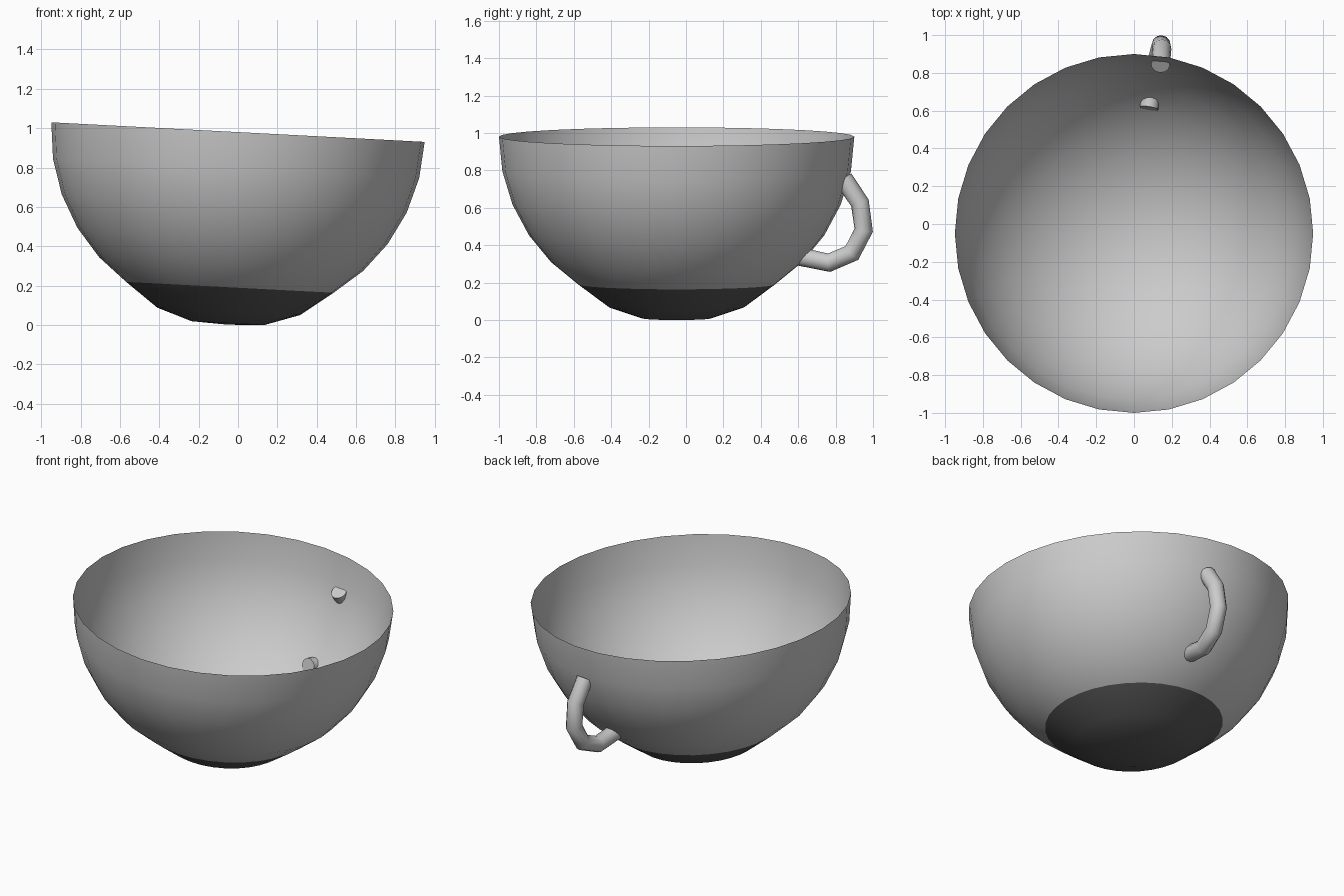
import bpy, bmesh, math
from mathutils import Matrix

if "Cube" in bpy.data.objects:
    bpy.data.objects.remove(bpy.data.objects["Cube"])

R = 0.95
TILT = Matrix.Translation((0, -0.05, 0.98)) @ Matrix.Rotation(math.radians(3), 4, 'Y')


def sphere_part(name, top):
    """Lower part of a 32 x 16 sphere, open above the local height 'top'."""
    bm = bmesh.new()
    bmesh.ops.create_uvsphere(bm, u_segments=32, v_segments=16, radius=R)
    bmesh.ops.delete(bm, geom=[v for v in bm.verts if v.co.z > top + 0.001], context='VERTS')
    mesh = bpy.data.meshes.new(name)
    for f in bm.faces:
        f.smooth = True
    bm.to_mesh(mesh)
    bm.free()
    ob = bpy.data.objects.new(name, mesh)
    bpy.context.collection.objects.link(ob)
    return ob


# Thin hemispherical bowl, slightly tilted
bowl = sphere_part("bowl", 0.0)
bowl.data.transform(TILT)

# Dark, flattened foot cap below the bowl
edge = -R * math.cos(math.radians(33.75))
foot = sphere_part("foot", edge)
for v in foot.data.vertices:
    if v.co.z < edge - 0.01:
        r = math.hypot(v.co.x, v.co.y)
        v.co.z = -0.98 if r < 0.05 else (-0.972 if r < 0.25 else -0.912)
foot.data.transform(TILT)
dark = bpy.data.materials.new("dark_foot")
dark.diffuse_color = (0.1, 0.1, 0.1, 1)
dark.use_nodes = True
dark.node_tree.nodes["Principled BSDF"].inputs["Base Color"].default_value = dark.diffuse_color
foot.data.materials.append(dark)

# Handle: a round tube along a bent path, ends poking into the bowl
path = [(0.843, 0.755), (0.93, 0.625), (0.95, 0.48), (0.887, 0.358), (0.765, 0.306), (0.612, 0.338)]
curve = bpy.data.curves.new("handle", 'CURVE')
curve.dimensions = '3D'
curve.bevel_depth = 0.05
curve.bevel_resolution = 4
curve.use_fill_caps = True
spline = curve.splines.new('POLY')
spline.points.add(len(path) - 1)
for p, (y, z) in zip(spline.points, path):
    p.co = (0.17 * (y + 0.05) - 0.052 * (0.98 - z), y, z, 1)
spline.use_smooth = True
handle = bpy.data.objects.new("handle", curve)
bpy.context.collection.objects.link(handle)
bpy.context.view_layer.objects.active = handle
handle.select_set(True)
bpy.ops.object.convert(target='MESH')
bpy.ops.object.shade_smooth_by_angle(angle=math.radians(50))
